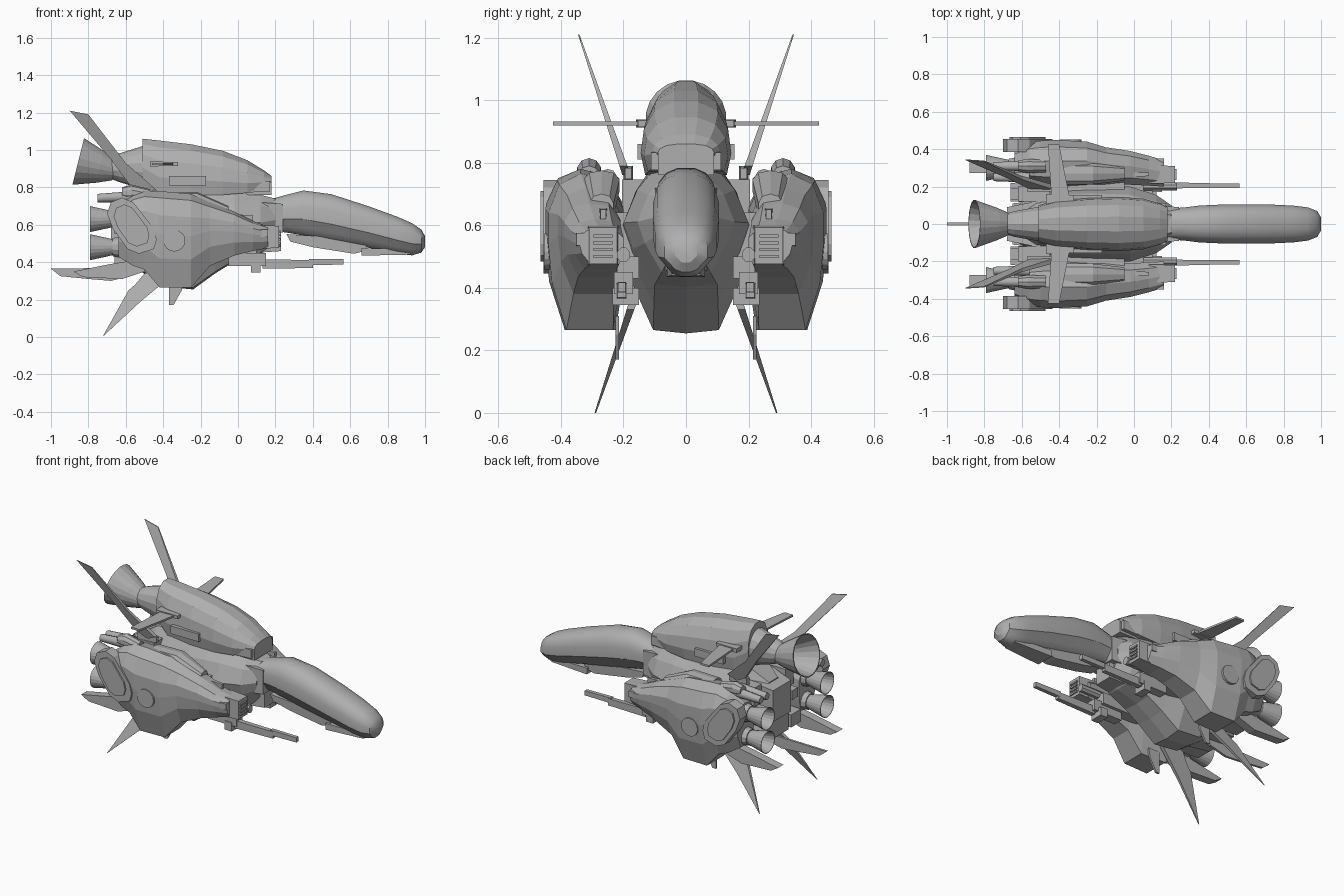
import bpy, bmesh
from math import sin, cos, pi, radians
from mathutils import Matrix

cube = bpy.data.objects.get("Cube")
if cube:
    bpy.data.objects.remove(cube, do_unlink=True)

grey = bpy.data.materials.new("hull grey")
grey.use_nodes = True
COLOUR = (.43, .43, .43, 1)
grey.diffuse_color = COLOUR
grey.node_tree.nodes["Principled BSDF"].inputs["Base Color"].default_value = COLOUR


def finish(bm, name, smooth=0):
    bmesh.ops.recalc_face_normals(bm, faces=bm.faces[:])
    mesh = bpy.data.meshes.new(name)
    bm.to_mesh(mesh)
    bm.free()
    mesh.materials.append(grey)
    obj = bpy.data.objects.new(name, mesh)
    bpy.context.collection.objects.link(obj)
    if smooth:
        bpy.ops.object.select_all(action='DESELECT')
        obj.select_set(True)
        bpy.context.view_layer.objects.active = obj
        bpy.ops.object.shade_smooth_by_angle(angle=radians(smooth))
    return obj


def ring(sides, power=1.0):
    """Unit section, y from -1 to 1 and z from 0 to 1; low power is boxier."""
    def bend(v):
        return abs(v) ** power * (1 if v > 0 else -1)
    angles = [2 * pi * (i + .5) / sides for i in range(sides)]
    return [(bend(cos(a)), .5 + bend(sin(a)) / 2) for a in angles]


def loft(name, section, stations, y=0, side=1, smooth=0):
    """Skin a section along x; a station is x, half width, bottom, top, y shift."""
    bm = bmesh.new()
    rows = []
    for x, half, low, high, *shift in stations:
        mid = y + (shift[0] if shift else 0)
        rows.append([bm.verts.new((x, side * (mid + half * u), low + (high - low) * v))
                     for u, v in section])
    n = len(section)
    for a, b in zip(rows, rows[1:]):
        for i in range(n):
            j = (i + 1) % n
            bm.faces.new((a[i], a[j], b[j], b[i]))
    bm.faces.new(rows[0])
    bm.faces.new(rows[-1])
    return finish(bm, name, smooth)


def box(name, xs, ys, zs, side=1, taper=1.0):
    """Box between limits, with its +x end scaled by taper."""
    half, mid = (ys[1] - ys[0]) / 2, (ys[0] + ys[1]) / 2
    z, h = sum(zs) / 2, (zs[1] - zs[0]) / 2
    square = [(-1, 0), (1, 0), (1, 1), (-1, 1)]
    return loft(name, square, [(xs[0], half, z - h, z + h),
                               (xs[1], half * taper, z - h * taper, z + h * taper)], mid, side)


def plate(name, outline, thick, place):
    """Flat outline given thickness; place maps (a, b, offset) to a point."""
    bm = bmesh.new()
    rows = [[bm.verts.new(place(a, b, o)) for a, b in outline] for o in (-thick / 2, thick / 2)]
    n = len(outline)
    for i in range(n):
        j = (i + 1) % n
        bm.faces.new((rows[0][i], rows[0][j], rows[1][j], rows[1][i]))
    for row in rows:
        bm.faces.new(row)
    return finish(bm, name)


def bell(name, x, z, radius, length, y=0, side=1, tilt=0):
    """Hollow conical nozzle opening towards -x."""
    steps = [(0, .42), (.12, .5), (.4, .68), (1, 1), (1, .95), (.4, .6), (.2, .4)]
    obj = loft(name, ring(20), [(-t * length, r * radius, -r * radius, r * radius)
                                for t, r in steps])
    obj.data.transform(Matrix.Translation((x, side * y, z)) @ Matrix.Rotation(tilt, 4, 'Y'))


def disc(name, x, z, radius, ys, side):
    outline = [(x + radius * cos(i * pi / 8), z + radius * sin(i * pi / 8)) for i in range(16)]
    mid = sum(ys) / 2
    return plate(name, outline, ys[1] - ys[0], lambda a, b, o: (a, side * (mid + o), b))


# Long drooping nose and neck, broad above and narrower below
shell = [(u * (.8 if v < .2 else 1), v) for u, v in ring(16, .8)]
loft("nose", shell, [
    (.1, .09, .56, .73), (.2, .085, .565, .745), (.27, .09, .555, .765), (.35, .1, .54, .785),
    (.5, .107, .51, .765), (.7, .107, .475, .7), (.85, .1, .445, .645), (.93, .09, .435, .61),
    (.98, .07, .45, .575), (1, .035, .48, .54)], smooth=30)
plate("nose_keel", [(.26, .55), (.28, .51), (.4, .48), (.62, .445), (.68, .46), (.7, .52)], .1,
      lambda a, b, o: (a, o * (.4 + b), b))
box("nose_chin", (.66, .92), (-.06, .06), (.435, .475), taper=.75)
box("neck_collar", (.12, .24), (-.1, .1), (.55, .72), taper=.9)
box("neck_under_block", (.1, .23), (-.07, .07), (.45, .57), taper=.85)

# Main fuselage, widest at mid height and narrowing to a flat belly
belly = [(-.5, 0), (0, -.02), (.5, 0), (.85, .3), (1, .52), (.78, .8), (.45, 1),
         (-.45, 1), (-.78, .8), (-1, .52), (-.85, .3)]
loft("fuselage", belly, [
    (-.62, .1, .42, .72), (-.52, .17, .36, .79), (-.4, .2, .28, .81), (-.24, .21, .265, .81),
    (-.12, .205, .35, .8), (-.02, .2, .41, .79), (.12, .155, .45, .76), (.2, .1, .5, .74)])

# Dorsal hull with its hooded front intake
dome = [(-.9, 0), (.9, 0), (1, .3), (.93, .62), (.7, .87), (.27, 1),
        (-.27, 1), (-.7, .87), (-.93, .62), (-1, .3)]
loft("dorsal_hull", dome, [
    (-.51, .1, .84, 1.06), (-.42, .125, .77, 1.05), (-.25, .14, .76, 1.03), (-.08, .145, .76, .995),
    (.05, .135, .77, .945), (.14, .11, .8, .89), (.18, .09, .82, .86)])
box("dorsal_intake", (.04, .18), (-.09, .09), (.76, .83))
for s in (1, -1):
    box("intake_cheek", (-.02, .17), (.085, .115), (.77, .84), s, .8)
    box("dorsal_side_strip", (-.37, -.17), (.13, .155), (.81, .86), s)

# Main engine
loft("engine_neck", ring(14), [(-.69, .055, .85, .96), (-.64, .07, .83, .98), (-.48, .1, .78, 1.03)])
bell("main_engine_bell", -.66, .89, .13, .2, tilt=radians(14))

# Rear machinery between the pods
box("rear_core", (-.68, -.5), (-.09, .09), (.5, .7), taper=1.4)
box("rear_lower_block", (-.65, -.45), (-.11, .11), (.37, .5), taper=1.2)
plate("tail_spike", [(-1, .365), (-.95, .325), (-.8, .31), (-.68, .3), (-.56, .33), (-.54, .4), (-.64, .37)],
      .015, lambda a, b, o: (a, o, b))

pod = [(-.8, 0), (.5, 0), (.9, .3), (1, .55), (1, .75), (.7, .93), (.1, 1),
       (-.6, .96), (-1, .75), (-1, .3)]
upper_fin = [(-.9, 1.21), (-.8, 1.19), (-.6, .93), (-.44, .79), (-.5, .76), (-.57, .8), (-.68, .95)]
lower_fin = [(-.725, 0), (-.585, .25), (-.55, .28), (-.5, .34), (-.35, .37), (-.35, .33), (-.52, .19)]

for s in (1, -1):
    # Side pod
    loft("side_pod", pod, [
        (-.64, .085, .43, .7, -.01), (-.56, .11, .38, .76), (-.5, .12, .36, .78), (-.42, .125, .265, .78),
        (-.25, .115, .265, .765), (-.15, .1, .38, .72, -.015), (-.02, .09, .435, .67, -.025),
        (.08, .08, .46, .62, -.04), (.16, .07, .475, .59, -.055)], .325, s)
    box("pod_link", (-.5, -.05), (.1, .24), (.48, .64), s)
    loft("pod_shoulder", ring(10, .8), [(-.4, .06, .7, .77), (-.22, .06, .68, .775),
                                        (-.05, .04, .6, .7)], .27, s)

    # Framed box at the pod front
    box("pod_front_box", (.08, .22), (.215, .315), (.47, .6), s, .9)
    for i in range(4):
        z = .495 + i * .022
        box("front_slat", (.215, .228), (.235, .295), (z, z + .01), s)
    box("pod_front_side", (-.1, .16), (.31, .355), (.53, .58), s, .8)
    box("pod_top_rib", (-.08, .08), (.25, .28), (.61, .66), s, .6)

    # Rounded armour shield and round hub on the pod flank
    shield = [(-.45, .47), (-.435, .52), (-.45, .58), (-.56, .72), (-.62, .745), (-.68, .72),
              (-.7, .66), (-.67, .58), (-.59, .47), (-.53, .445)]
    plate("flank_shield", shield, .07, lambda a, b, o: (a, s * (.42 + o), b))
    inner = [(-.575 + (a + .575) * .72, .6 + (b - .6) * .75) for a, b in shield]
    plate("shield_inlay", inner, .02, lambda a, b, o: (a, s * (.455 + o), b))
    disc("flank_hub", -.34, .515, .058, (.41, .452), s)

    # Pod engines and their vents
    for z in (.63, .48):
        bell("pod_engine_bell", -.62, z, .07, .17, .3, s)
        loft("pod_engine_collar", ring(12), [(-.67, .05, z - .05, z + .05),
                                             (-.58, .07, z - .07, z + .07)], .3, s)
    for y in (.25, .31):
        loft("vent_tube", ring(10), [(-.75, .022, .72, .765), (-.56, .03, .72, .78)], y, s, 40)
    loft("pod_top_dome", ring(10), [(-.62, .03, .74, .8), (-.57, .04, .73, .815),
                                    (-.47, .035, .72, .79)], .31, s)
    box("inner_rear_pipe", (-.66, -.5), (.13, .19), (.55, .61), s)
    box("inner_rear_block", (-.62, -.45), (.12, .2), (.62, .74), s, 1.1)
    box("lower_rear_block", (-.66, -.45), (.12, .22), (.38, .46), s, 1.1)
    plate("pod_tail_blade", [(-.88, .35), (-.83, .32), (-.62, .31), (-.5, .35), (-.5, .42), (-.68, .39)],
          .055, lambda a, b, o: (a, s * (.3 + o), b))

    # Fins and wings, thinning towards their tips
    plate("upper_fin", upper_fin, .05,
          lambda a, b, o: (a, s * (.19 + (b - .76) * .34 + o * (1.3 - b)), b))
    box("upper_fin_root", (-.57, -.44), (.17, .2), (.74, .79), s, .7)
    plate("lower_fin", lower_fin, .06,
          lambda a, b, o: (a, s * (.29 - b * .34 + o * (b + .08)), b))
    plate("ventral_fin", [(-.37, .17), (-.345, .17), (-.3, .25), (-.29, .31), (-.37, .31)], .012,
          lambda a, b, o: (a, s * (.22 + o), b))
    plate("side_wing", [(-.46, .425), (-.4, .425), (-.34, .12), (-.44, .12)], .012,
          lambda a, b, o: (a, s * b, .925 + o))
    box("side_wing_root", (-.47, -.32), (.1, .16), (.912, .938), s, .8)

    # Under-slung gun
    box("gun_body", (-.05, .15), (.17, .23), (.38, .45), s)
    box("gun_sleeve", (.13, .4), (.19, .222), (.365, .415), s, .85)
    box("gun_barrel", (.38, .565), (.192, .218), (.385, .418), s, .9)
    box("gun_clamp", (.07, .12), (.15, .235), (.345, .4), s)
    box("gun_arm", (-.2, .1), (.15, .22), (.43, .5), s)
    loft("gun_pipe", ring(8), [(.05, .022, .48, .53), (.23, .022, .48, .53)], .2, s)
